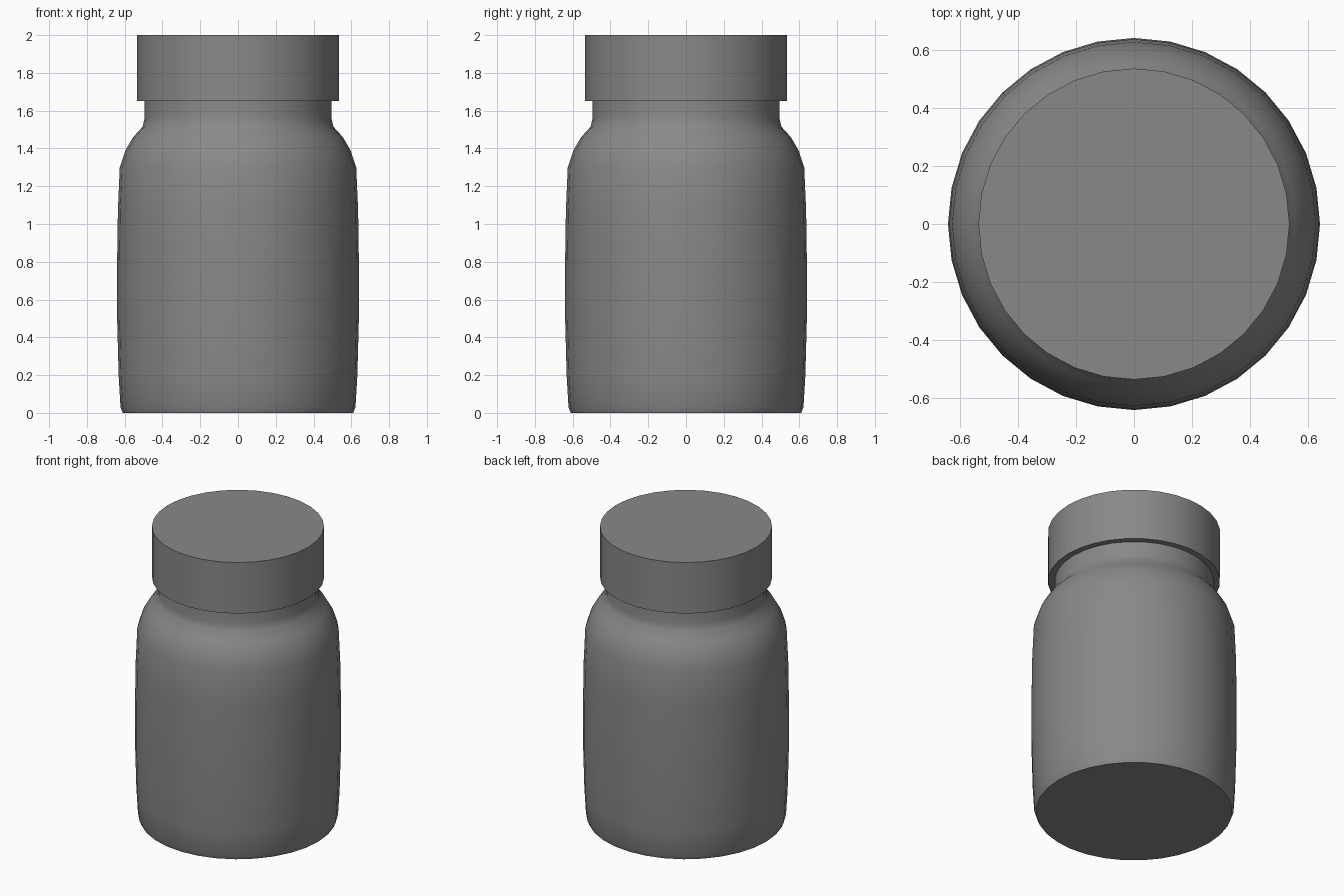
import bpy, bmesh, math

SIDES = 32

# Remove the default cube
cube = bpy.data.objects.get("Cube")
if cube:
    bpy.data.objects.remove(cube, do_unlink=True)

# Single grey plastic
grey = bpy.data.materials.new("grey plastic")
grey.use_nodes = True
colour = (0.25, 0.25, 0.25, 1)
grey.diffuse_color = colour
grey.node_tree.nodes["Principled BSDF"].inputs["Base Color"].default_value = colour


def lathe(name, profile, material):
    """Spin a (radius, z) profile about z and close both ends."""
    bm = bmesh.new()
    rings = []
    for r, z in profile:
        angles = [math.tau * i / SIDES for i in range(SIDES)]
        rings.append([bm.verts.new((r * math.cos(a), r * math.sin(a), z)) for a in angles])
    for low, high in zip(rings, rings[1:]):
        for i in range(SIDES):
            j = (i + 1) % SIDES
            bm.faces.new((low[i], low[j], high[j], high[i]))
    bm.faces.new(rings[0][::-1])
    bm.faces.new(rings[-1])
    mesh = bpy.data.meshes.new(name)
    bm.to_mesh(mesh)
    bm.free()
    mesh.materials.append(material)
    obj = bpy.data.objects.new(name, mesh)
    bpy.context.collection.objects.link(obj)
    bpy.ops.object.select_all(action="DESELECT")
    obj.select_set(True)
    bpy.context.view_layer.objects.active = obj
    bpy.ops.object.shade_smooth_by_angle(angle=math.radians(40))
    return obj


# Jar body: rounded foot, slightly bulged wall, shoulder and neck
lathe("jar_body", [
    (0.61, 0), (0.622, 0.03), (0.632, 0.2), (0.64, 0.5), (0.64, 0.8),
    (0.636, 1.07), (0.626, 1.3), (0.596, 1.39), (0.555, 1.46),
    (0.505, 1.515), (0.495, 1.56), (0.495, 1.66),
], grey)

# Screw cap: plain flat-topped cylinder
lathe("cap", [(0.535, 1.65), (0.535, 2)], grey)
